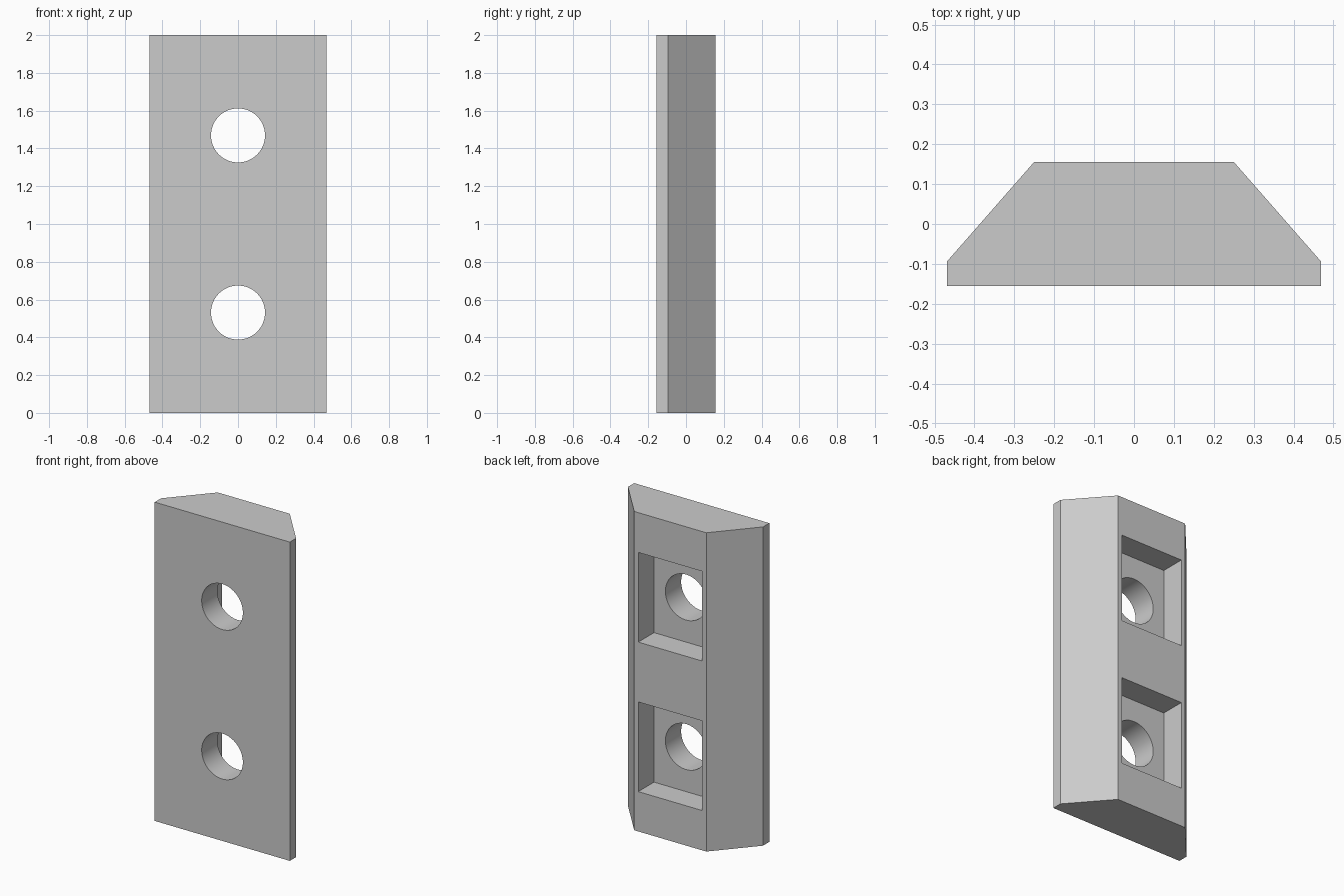
import bpy
import bmesh
import math

default = bpy.data.objects.get("Cube")
if default:
    bpy.data.objects.remove(default, do_unlink=True)

# One flat grey for the whole part
grey = bpy.data.materials.new("light_grey")
grey.use_nodes = True
colour = (0.6, 0.6, 0.6, 1)
grey.diffuse_color = colour
grey.node_tree.nodes["Principled BSDF"].inputs["Base Color"].default_value = colour

HEIGHT = 2.0
HALF_DEPTH = 0.156
HOLE_HEIGHTS = (0.531, 1.469)


def activate(obj):
    bpy.ops.object.select_all(action="DESELECT")
    obj.select_set(True)
    bpy.context.view_layer.objects.active = obj


def subtract(body, cutter):
    """Cut one solid out of the body, then discard the cutter."""
    cutter.hide_render = True
    cutter.data.materials.append(grey)
    mod = body.modifiers.new("cut", "BOOLEAN")
    mod.operation = "DIFFERENCE"
    mod.solver = "EXACT"
    mod.object = cutter
    activate(body)
    bpy.ops.object.modifier_apply(modifier=mod.name)
    bpy.data.objects.remove(cutter, do_unlink=True)


# Bar: bevelled trapezoid profile extruded upwards
half_profile = [(0.469, -HALF_DEPTH), (0.469, -0.094), (0.25, HALF_DEPTH)]
profile = half_profile + [(-x, y) for x, y in reversed(half_profile)]
bm = bmesh.new()
base = bm.faces.new([bm.verts.new((x, y, 0)) for x, y in profile])
top = bmesh.ops.extrude_face_region(bm, geom=[base])["geom"]
bmesh.ops.translate(bm, vec=(0, 0, HEIGHT),
                    verts=[v for v in top if isinstance(v, bmesh.types.BMVert)])
bmesh.ops.recalc_face_normals(bm, faces=bm.faces)
mesh = bpy.data.meshes.new("mounting_bar")
bm.to_mesh(mesh)
bm.free()
bar = bpy.data.objects.new("mounting_bar", mesh)
bpy.context.collection.objects.link(bar)
mesh.materials.append(grey)

for z in HOLE_HEIGHTS:
    # Rectangular pocket in the back, reaching half the depth
    bpy.ops.mesh.primitive_cube_add(size=1, location=(0, 0.2, z))
    pocket = bpy.context.object
    pocket.name = "pocket_cutter"
    pocket.scale = (0.444, 0.4, 0.5625)
    bpy.context.view_layer.update()
    subtract(bar, pocket)

    # Round hole right through
    bpy.ops.mesh.primitive_cylinder_add(vertices=64, radius=0.143, depth=1,
                                        location=(0, 0, z),
                                        rotation=(math.pi / 2, 0, 0))
    hole = bpy.context.object
    hole.name = "hole_cutter"
    bpy.context.view_layer.update()
    subtract(bar, hole)

activate(bar)
bpy.ops.object.shade_smooth_by_angle(angle=math.radians(30))
